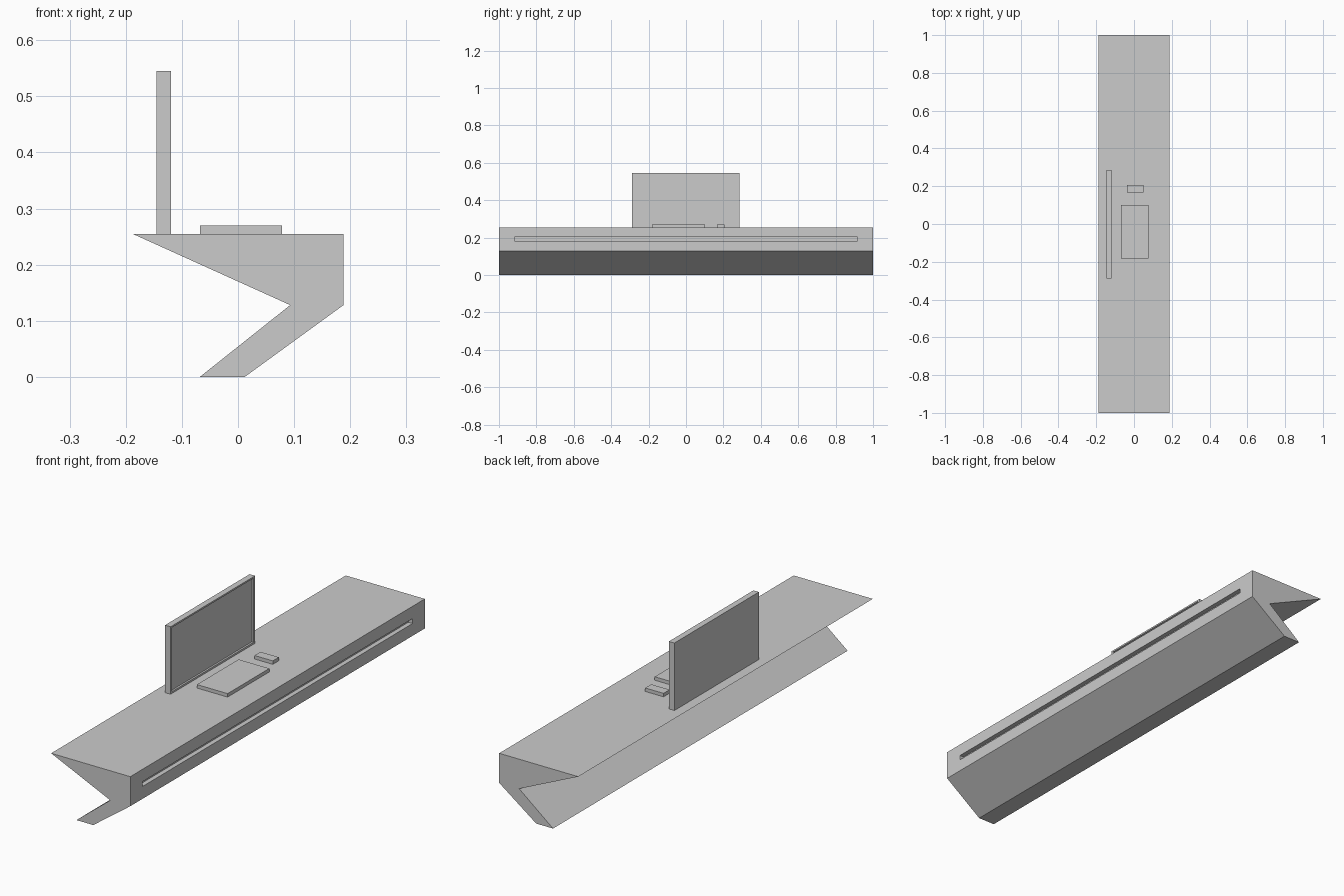
import bpy, bmesh

if "Cube" in bpy.data.objects:
    bpy.data.objects.remove(bpy.data.objects["Cube"])


def box(name, x, y, z):
    """Axis-aligned box from (min, max) ranges."""
    bm = bmesh.new()
    bmesh.ops.create_cube(bm, size=1)
    for v in bm.verts:
        v.co = [r[0] if c < 0 else r[1] for c, r in zip(v.co, (x, y, z))]
    return to_object(name, bm)


def extrude_profile(name, points, y0, y1):
    """Extrude an (x, z) outline along y."""
    bm = bmesh.new()
    face = bm.faces.new([bm.verts.new((x, y0, z)) for x, z in points])
    ext = bmesh.ops.extrude_face_region(bm, geom=[face])["geom"]
    for v in ext:
        if isinstance(v, bmesh.types.BMVert):
            v.co.y = y1
    return to_object(name, bm)


def to_object(name, bm):
    bmesh.ops.recalc_face_normals(bm, faces=bm.faces)
    mesh = bpy.data.meshes.new(name)
    bm.to_mesh(mesh)
    bm.free()
    obj = bpy.data.objects.new(name, mesh)
    bpy.context.collection.objects.link(obj)
    return obj


def cut(target, x, y, z):
    """Recess a box-shaped pocket into the target and discard the cutter."""
    cutter = box(target.name + "_cutter", x, y, z)
    cutter.hide_render = True
    mod = target.modifiers.new("recess", 'BOOLEAN')
    mod.operation, mod.solver, mod.object = 'DIFFERENCE', 'EXACT', cutter
    bpy.context.view_layer.objects.active = target
    bpy.ops.object.modifier_apply(modifier=mod.name)
    bpy.data.objects.remove(cutter)


# Desk: angular folded profile with a long slot in its +x face
desk = extrude_profile("desk", [(-0.188, 0.255), (0.188, 0.255), (0.188, 0.128),
                                (0.012, 0), (-0.068, 0), (0.093, 0.128)], -1, 1)
cut(desk, (0.168, 0.25), (-0.917, 0.917), (0.181, 0.202))

# Monitor with recessed screen
TOP = 0.255
monitor = box("monitor", (-0.145, -0.119), (-0.288, 0.286), (TOP, 0.545))
cut(monitor, (-0.127, 0), (-0.278, 0.276), (TOP + 0.008, 0.538))

# Keyboard and mouse slabs
box("keyboard", (-0.068, 0.078), (-0.182, 0.101), (TOP, 0.27))
box("mouse", (-0.038, 0.049), (0.166, 0.207), (TOP, 0.27))
